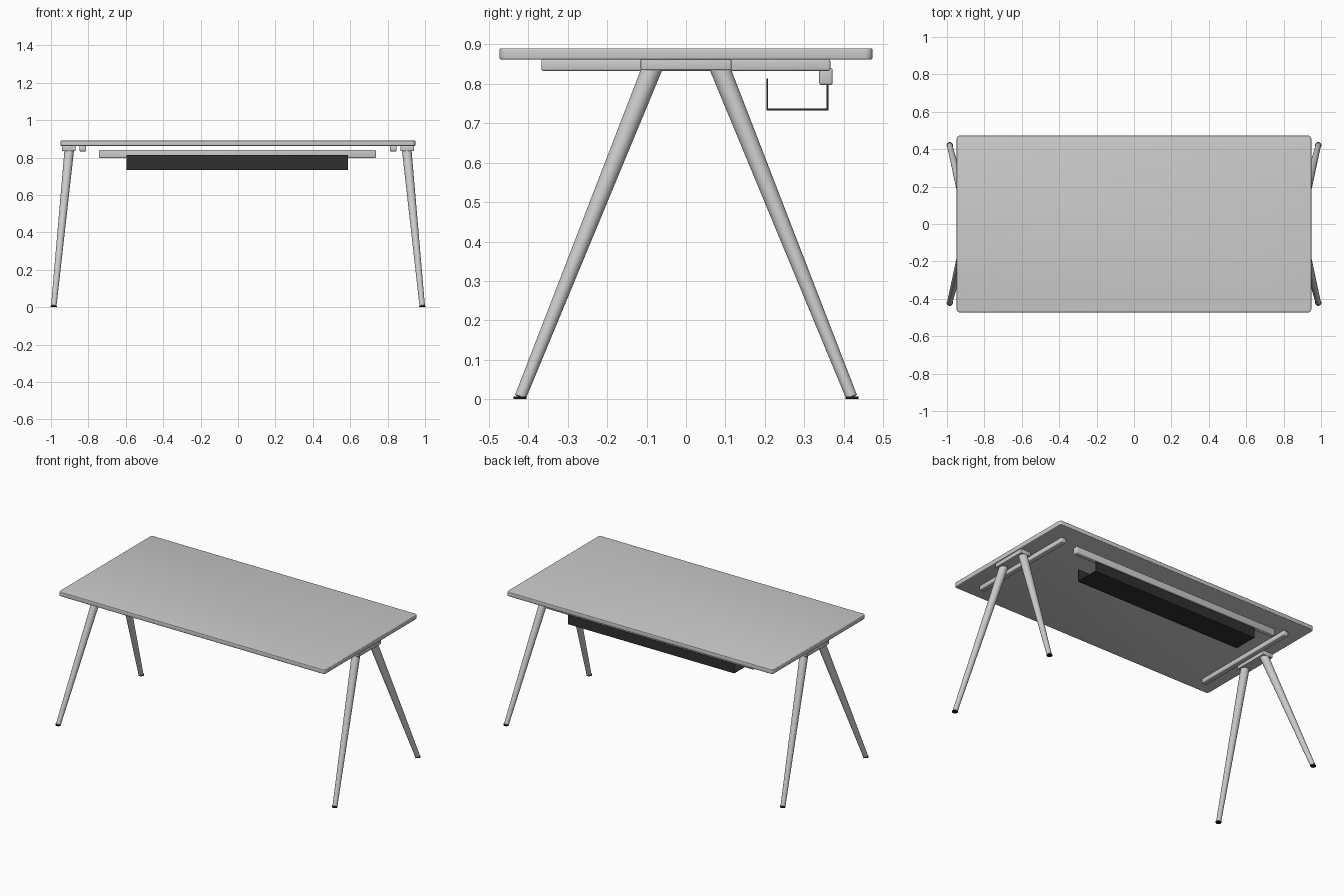
import bpy, bmesh, math
from mathutils import Vector

if "Cube" in bpy.data.objects:
    bpy.data.objects.remove(bpy.data.objects["Cube"])


def material(name, rgb):
    m = bpy.data.materials.new(name)
    m.use_nodes = True
    m.diffuse_color = (*rgb, 1)
    m.node_tree.nodes["Principled BSDF"].inputs["Base Color"].default_value = (*rgb, 1)
    return m


light_grey = material("light grey", (0.6, 0.6, 0.6))
charcoal = material("charcoal", (0.03, 0.03, 0.03))
black = material("black", (0.012, 0.012, 0.012))


def finish(name, bm, mat):
    mesh = bpy.data.meshes.new(name)
    bm.to_mesh(mesh)
    bm.free()
    mesh.materials.append(mat)
    ob = bpy.data.objects.new(name, mesh)
    bpy.context.collection.objects.link(ob)
    bpy.ops.object.select_all(action="DESELECT")
    ob.select_set(True)
    bpy.context.view_layer.objects.active = ob
    bpy.ops.object.shade_smooth_by_angle(angle=math.radians(35))
    return ob


def box(name, lo, hi, mat, edge=0.0, corner=0.0):
    """Box between two corners; rounded upright corners, then softened edges."""
    lo, hi = Vector(lo), Vector(hi)
    bm = bmesh.new()
    bmesh.ops.create_cube(bm, size=1)
    bmesh.ops.scale(bm, vec=hi - lo, verts=bm.verts)
    bmesh.ops.translate(bm, vec=(lo + hi) / 2, verts=bm.verts)
    if corner:
        upright = [e for e in bm.edges
                   if abs(e.verts[0].co.z - e.verts[1].co.z) > 1e-4]
        bmesh.ops.bevel(bm, geom=upright, offset=corner, segments=5,
                        profile=0.5, affect="EDGES")
    if edge:
        sharp = [e for e in bm.edges if e.calc_face_angle() > 1]
        bmesh.ops.bevel(bm, geom=sharp, offset=edge, segments=3,
                        profile=0.5, affect="EDGES")
    return finish(name, bm, mat)


def tapered_rod(name, a, b, r_a, r_b, mat):
    a, b = Vector(a), Vector(b)
    bm = bmesh.new()
    bmesh.ops.create_cone(bm, cap_ends=True, segments=32, radius1=r_a,
                          radius2=r_b, depth=(b - a).length)
    bm.transform((b - a).to_track_quat("Z", "Y").to_matrix().to_4x4())
    bmesh.ops.translate(bm, vec=(a + b) / 2, verts=bm.verts)
    return finish(name, bm, mat)


# Tabletop
box("tabletop", (-0.948, -0.473, 0.862), (0.948, 0.473, 0.89),
    light_grey, edge=0.004, corner=0.018)

# Leg frames at both ends
for sx, side in ((1, "left"), (-1, "right")):
    box(f"support_rail_{side}", (sx * 0.83 - 0.018, -0.367, 0.833),
        (sx * 0.83 + 0.018, 0.366, 0.8625), light_grey, edge=0.005)
    box(f"mount_plate_{side}", (sx * 0.905 - 0.036, -0.115, 0.835),
        (sx * 0.905 + 0.036, 0.115, 0.8625), light_grey, edge=0.003)
    for sy, end in ((-1, "front"), (1, "back")):
        tapered_rod(f"leg_{end}_{side}", (sx * 0.985, sy * 0.42, 0.006),
                    (sx * 0.902, sy * 0.085, 0.842), 0.0145, 0.0255, light_grey)
        tapered_rod(f"foot_{end}_{side}", (sx * 0.985, sy * 0.421, 0),
                    (sx * 0.985, sy * 0.421, 0.007), 0.0165, 0.0165, black)

# Cable tray hanging from a crossbar near the back edge
box("crossbar", (-0.743, 0.338, 0.797), (0.738, 0.372, 0.841),
    light_grey, edge=0.006)
x0, x1 = -0.597, 0.588
box("tray_floor", (x0, 0.204, 0.733), (x1, 0.361, 0.738), charcoal)
box("tray_front_wall", (x0, 0.204, 0.738), (x1, 0.208, 0.813), charcoal)
box("tray_back_wall", (x0, 0.357, 0.738), (x1, 0.361, 0.8), charcoal)
